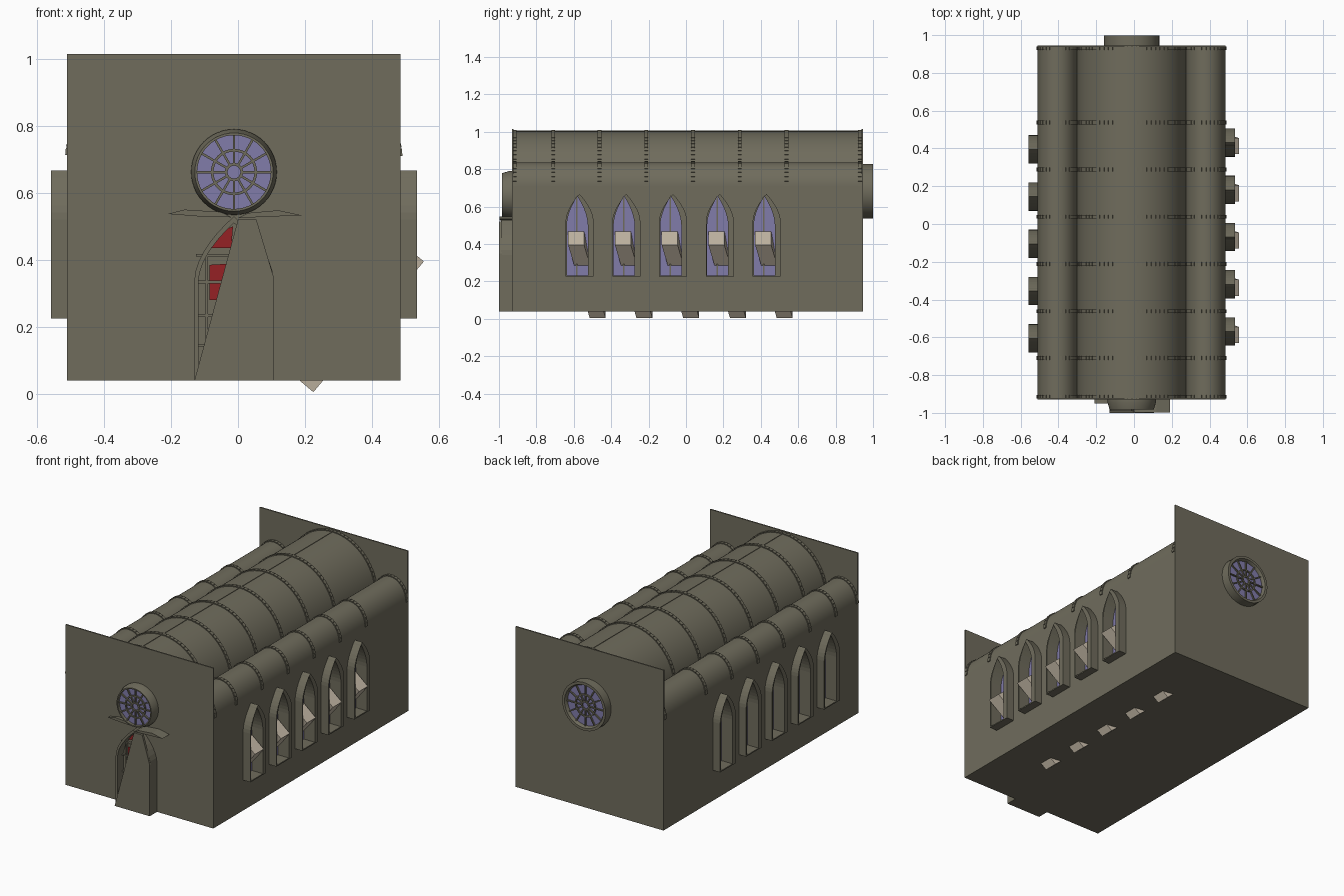
import bpy, bmesh, math
from math import sin, cos, pi

if "Cube" in bpy.data.objects:
    bpy.data.objects.remove(bpy.data.objects["Cube"])

XC = -0.012            # centre line of the hall
FRONT, BACK = -0.93, 0.945


def material(name, rgb):
    m = bpy.data.materials.new(name)
    m.use_nodes = True
    m.diffuse_color = (*rgb, 1)
    m.node_tree.nodes["Principled BSDF"].inputs["Base Color"].default_value = (*rgb, 1)
    return m


STONE = material("olive stone", (0.16, 0.15, 0.108))
GLASS = material("violet glass", (0.22, 0.2, 0.4))
CLOTH = material("red cloth", (0.3, 0.015, 0.018))
WOOD = material("pale wood", (0.55, 0.48, 0.38))


def make(name, bm, mat, smooth=False):
    bmesh.ops.recalc_face_normals(bm, faces=bm.faces)
    me = bpy.data.meshes.new(name)
    bm.to_mesh(me)
    bm.free()
    me.materials.append(mat)
    ob = bpy.data.objects.new(name, me)
    bpy.context.collection.objects.link(ob)
    if smooth:
        bpy.ops.object.select_all(action='DESELECT')
        ob.select_set(True)
        bpy.context.view_layer.objects.active = ob
        bpy.ops.object.shade_smooth_by_angle(angle=math.radians(30))
    return ob


def loft(bm, loops, cyclic=False):
    """Bridge equal loops; cap the ends, or close the tube into a ring."""
    rows = [[bm.verts.new(p) for p in lp] for lp in loops]
    n = len(rows[0])
    pairs = list(zip(rows, rows[1:])) + ([(rows[-1], rows[0])] if cyclic else [])
    for a, b in pairs:
        for i in range(n):
            j = (i + 1) % n
            bm.faces.new((a[i], a[j], b[j], b[i]))
    if not cyclic:
        bm.faces.new(rows[0])
        bm.faces.new(rows[-1])


def on_y(pts, y):
    return [(u, y, v) for u, v in pts]


def on_x(pts, x):
    return [(x, u, v) for u, v in pts]


def prism(bm, place, pts, a, b):
    loft(bm, [place(pts, a), place(pts, b)])


def ring(bm, place, outer, inner, a, b):
    loft(bm, [place(outer, a), place(outer, b), place(inner, b), place(inner, a)], True)


def rect(u0, u1, v0, v1):
    return [(u0, v0), (u1, v0), (u1, v1), (u0, v1)]


def lancet(c, hw, sill, spring, apex, n=7):
    right = [(hw * (1 - (i / n) ** 1.8), spring + (apex - spring) * i / n) for i in range(n)]
    pts = [(hw, sill)] + right + [(0, apex)]
    pts += [(-u, v) for u, v in reversed(right)] + [(-hw, sill)]
    return [(c + u, v) for u, v in pts]


def circle(r, y, zc, n=48):
    return [(XC + r * cos(2 * pi * i / n), y, zc + r * sin(2 * pi * i / n)) for i in range(n)]


# Main body, with lancet recesses cut into both sides
bm = bmesh.new()
prism(bm, on_y, rect(-0.51, 0.485, 0.04, 0.71), FRONT + 0.005, BACK - 0.005)
body = make("hall_body", bm, STONE)

cut, frames, panes, mullions = (bmesh.new() for _ in range(4))
for i in range(5):
    for s in (1, -1):
        yc = 0.413 + s * 0.002 - 0.25 * i
        inner = lancet(yc + s * 0.004, 0.056, 0.232, 0.5, 0.655)
        outer = lancet(yc + s * 0.016, 0.075, 0.225, 0.52, 0.667)
        hole = lancet(yc + s * 0.004, 0.058, 0.23, 0.5, 0.657)
        prism(cut, on_x, hole, XC + s * 0.468, XC + s * 0.6)
        prism(panes, on_x, hole, XC + s * 0.464, XC + s * 0.473)
        ring(frames, on_x, outer, inner, XC + s * 0.47, XC + s * 0.547)
        prism(mullions, on_x, rect(yc - 0.002, yc + 0.006, 0.232, 0.65), XC + s * 0.471, XC + s * 0.48)
cutter = make("window_cutter", cut, STONE)
cutter.hide_render = True
mod = body.modifiers.new("recesses", 'BOOLEAN')
mod.object = cutter
mod.solver = 'EXACT'
bpy.context.view_layer.objects.active = body
bpy.ops.object.modifier_apply(modifier=mod.name)
bpy.data.objects.remove(cutter)
make("window_frames", frames, STONE)
make("window_panes", panes, GLASS)
make("window_mullions", mullions, STONE)

# End walls rising above the roof
for name, y in (("front_wall", FRONT), ("back_wall", BACK - 0.008)):
    bm = bmesh.new()
    prism(bm, on_y, rect(-0.51, 0.485, 0.04, 1.015), y, y + 0.008)
    make(name, bm, STONE)

# Barrel vaults: centre, half width, springing height, rise, rib blocks
VAULTS = {"nave": (XC, 0.29, 0.7, 0.304, 36),
          "left_aisle": (0.38, 0.105, 0.71, 0.127, 16),
          "right_aisle": (-0.405, 0.105, 0.71, 0.127, 16)}
RIBS = (-0.915, -0.71, -0.462, -0.212, 0.038, 0.288, 0.537, 0.93)


def arc(vault, a, grow=0):
    c, hw, z, rise, _ = vault
    return (c + (hw + grow) * cos(a), z + (rise + grow) * sin(a))


for name, vault in VAULTS.items():
    bm = bmesh.new()
    prism(bm, on_y, [arc(vault, pi * i / 40) for i in range(41)], FRONT + 0.004, BACK - 0.004)
    make(name + "_vault", bm, STONE, True)
    bm = bmesh.new()
    blocks = vault[4]
    for y in RIBS:
        for i in range(blocks):
            a, b = pi * i / blocks, pi * (i + 0.88) / blocks
            block = [arc(vault, a, -0.01), arc(vault, a, 0.006), arc(vault, b, 0.006), arc(vault, b, -0.01)]
            prism(bm, on_y, block, y - 0.01, y + 0.01)
    make(name + "_ribs", bm, STONE)

# Ridge seam on the nave
bm = bmesh.new()
prism(bm, on_y, rect(XC - 0.003, XC + 0.003, 1.0, 1.007), FRONT + 0.004, BACK - 0.004)
make("ridge_seam", bm, STONE)

# Round windows: name, wall plane, outward direction, height, rim profile
ROSES = (("front_rose", FRONT, -1, 0.662, 0.11,
          [(0.128, 0), (0.128, 0.015), (0.117, 0.053), (0.11, 0.053), (0.11, 0)]),
         ("back_rose", BACK, 1, 0.682, 0.122,
          [(0.146, 0), (0.146, 0.054), (0.13, 0.054), (0.122, 0.04), (0.122, 0)]))
for name, wall, d, zc, r, rim in ROSES:
    bm = bmesh.new()
    loft(bm, [circle(q, wall + d * h, zc) for q, h in rim], True)
    make(name + "_rim", bm, STONE, True)
    bm = bmesh.new()
    loft(bm, [circle(r + 0.002, wall, zc), circle(r + 0.002, wall + d * 0.034, zc)])
    make(name + "_glass", bm, GLASS)
    bm = bmesh.new()
    lo, hi = wall + d * 0.03, wall + d * 0.043
    for q in (0.023, 0.065):
        loft(bm, [circle(q - 0.004, lo, zc), circle(q - 0.004, hi, zc),
                  circle(q + 0.004, hi, zc), circle(q + 0.004, lo, zc)], True)
    for k in range(12):
        a = pi * k / 6
        spoke = [(XC + u * cos(a) - v * sin(a), zc + u * sin(a) + v * cos(a))
                 for u, v in rect(0.023, r + 0.002, -0.0035, 0.0035)]
        prism(bm, on_y, spoke, lo, hi)
    make(name + "_tracery", bm, STONE)

# Pointed porch with a slanting front slab
bm = bmesh.new()
ring(bm, on_y, lancet(XC, 0.118, 0.04, 0.34, 0.53), lancet(XC, 0.106, 0.045, 0.335, 0.51),
     FRONT + 0.004, -0.99)
make("porch_arch", bm, STONE)
bm = bmesh.new()
prism(bm, on_y, [(-0.13, 0.04), (0.106, 0.04), (0.106, 0.35), (0.055, 0.52), (0, 0.52)], -1.0, -0.985)
make("porch_slab", bm, STONE)
bm = bmesh.new()
for z in (0.14, 0.23, 0.33, 0.41):
    prism(bm, on_y, rect(-0.125, 0.08, z, z + 0.008), FRONT, -0.945)
prism(bm, on_y, rect(-0.097, -0.089, 0.045, 0.42), FRONT, -0.945)
make("door_bars", bm, STONE)
bm = bmesh.new()
prism(bm, on_y, [(-0.085, 0.28), (0, 0.28), (0, 0.39), (-0.085, 0.385)], FRONT, -0.938)
prism(bm, on_y, [(-0.09, 0.435), (-0.02, 0.435), (-0.015, 0.5), (-0.05, 0.485)], FRONT, -0.938)
make("door_curtain", bm, CLOTH)

# Leaf-shaped canopy over the porch
bm = bmesh.new()
prism(bm, on_y, [(-0.21, 0.537), (-0.12, 0.53), (-0.02, 0.527), (-0.05, 0.543), (-0.16, 0.55)], FRONT, -0.95)
prism(bm, on_y, [(0.19, 0.533), (0.12, 0.53), (0, 0.525), (0.03, 0.54), (0.12, 0.548)], FRONT, -0.998)
make("porch_canopy", bm, STONE)

# Tilted planks poking through the floor and the left windows
bm = bmesh.new()
for i in range(5):
    yc = -0.585 + 0.25 * i
    ends = ((0.225, 0.005, 0.07, 0.08), (0.555, 0.395, -0.045, 0.11))
    loft(bm, [[(x, yc + dy, z), (x, yc + dy + 0.085, z),
               (x - 0.766 * t, yc + dy + 0.085, z + 0.643 * t), (x - 0.766 * t, yc + dy, z + 0.643 * t)]
              for x, z, dy, t in ends])
make("tilted_planks", bm, WOOD)
